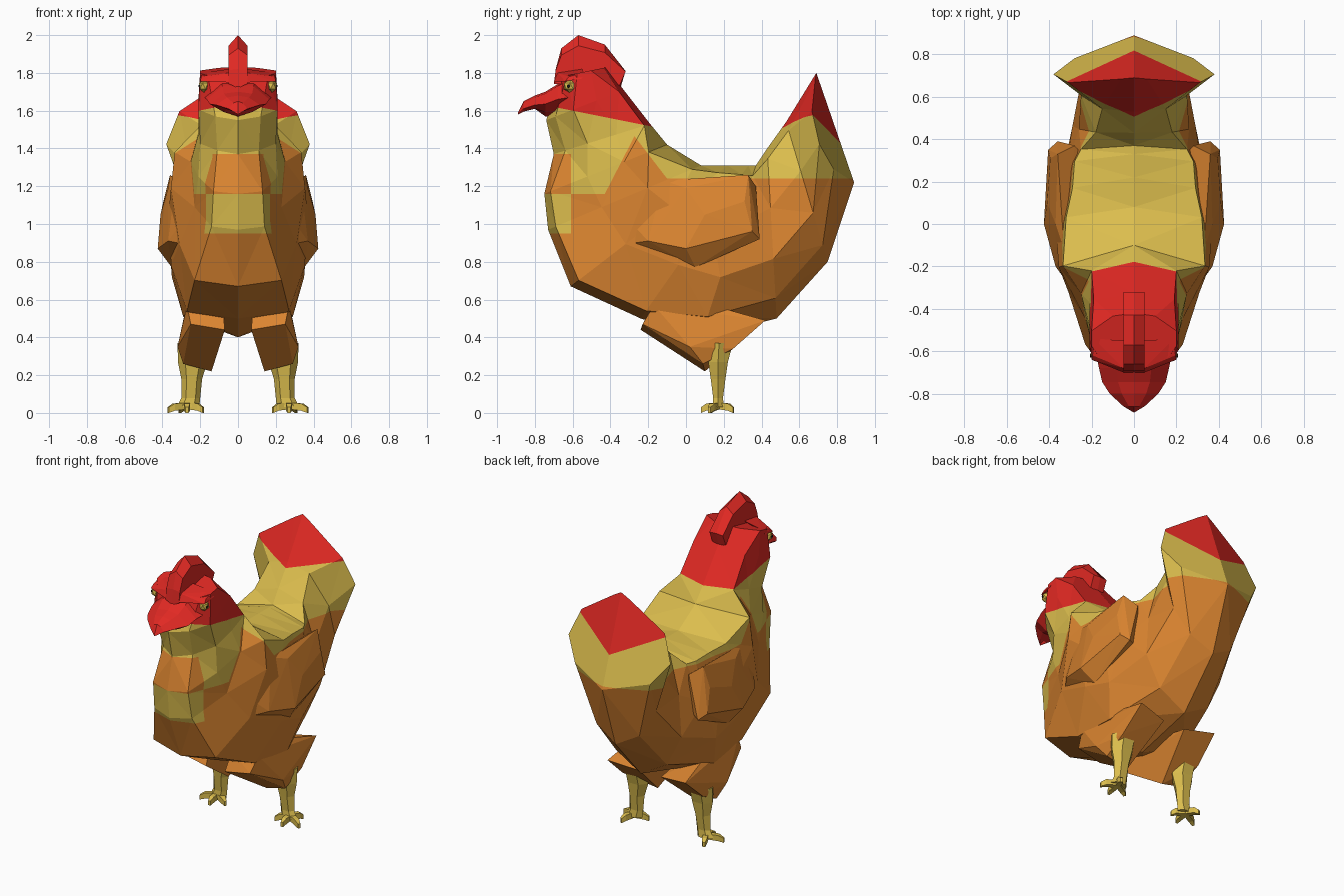
import bpy, bmesh, math
from mathutils import Vector

if "Cube" in bpy.data.objects:
    bpy.data.objects.remove(bpy.data.objects["Cube"])


def material(name, rgb):
    m = bpy.data.materials.new(name)
    m.diffuse_color = (*rgb, 1)
    m.use_nodes = True
    m.node_tree.nodes["Principled BSDF"].inputs["Base Color"].default_value = m.diffuse_color
    return m


ORANGE = material("orange feathers", (0.71, 0.235, 0.03))
YELLOW = material("straw yellow", (0.71, 0.51, 0.075))
RED = material("red", (0.76, 0.022, 0.017))
BLACK = material("black pupil", (0.01, 0.01, 0.01))


def finish(bm, name, mats, mirror=True):
    """Turn a bmesh into a flat-shaded object, mirrored across x = 0."""
    me = bpy.data.meshes.new(name)
    bm.to_mesh(me)
    bm.free()
    ob = bpy.data.objects.new(name, me)
    bpy.context.collection.objects.link(ob)
    for m in mats:
        me.materials.append(m)
    if mirror:
        mod = ob.modifiers.new("mirror", 'MIRROR')
        mod.use_clip = True
        mod.merge_threshold = 0.001
    return ob


def loft(rings, closed=False):
    """Skin a list of equally long point rows."""
    bm = bmesh.new()
    rows = [[bm.verts.new(p) for p in r] for r in rings]
    n = len(rows[0])
    for a, b in zip(rows, rows[1:]):
        for i in range(n if closed else n - 1):
            j = (i + 1) % n
            bm.faces.new((a[i], a[j], b[j], b[i]))
    if closed:
        bm.faces.new(rows[0])
        bm.faces.new(rows[-1])
    bmesh.ops.remove_doubles(bm, verts=bm.verts, dist=0.001)
    bmesh.ops.recalc_face_normals(bm, faces=bm.faces)
    if not closed and sum(f.normal.x * f.calc_area() for f in bm.faces) < 0:
        bmesh.ops.reverse_faces(bm, faces=bm.faces)
    return bm


def hull(points):
    bm = bmesh.new()
    for p in points:
        bm.verts.new(p)
    bmesh.ops.convex_hull(bm, input=bm.verts)
    loose = [v for v in bm.verts if not v.link_faces]
    bmesh.ops.delete(bm, geom=loose, context='VERTS')
    bmesh.ops.recalc_face_normals(bm, faces=bm.faces)
    return bm


# Body, neck and tail: rings of back point (y, z), front/belly point (y, z), four half widths
SECTIONS = [
    (-0.42, 1.83, -0.66, 1.78, 0, 0, 0, 0),
    (-0.42, 1.83, -0.66, 1.78, 0.10, 0.20, 0.20, 0.16),
    (-0.33, 1.71, -0.74, 1.55, 0.19, 0.21, 0.21, 0.12),
    (-0.19, 1.53, -0.70, 1.37, 0.20, 0.21, 0.20, 0.11),
    (-0.10, 1.42, -0.75, 1.16, 0.335, 0.25, 0.21, 0.13),
    (0.08, 1.31, -0.73, 0.97, 0.32, 0.355, 0.23, 0.14),
    (0.22, 1.31, -0.61, 0.67, 0.29, 0.365, 0.31, 0.23),
    (0.33, 1.31, -0.24, 0.50, 0.28, 0.35, 0.355, 0.27),
    (0.37, 1.31, 0.08, 0.40, 0.25, 0.32, 0.35, 0.29),
    (0.43, 1.40, 0.48, 0.50, 0.18, 0.26, 0.29, 0.19),
    (0.53, 1.54, 0.75, 0.80, 0.15, 0.25, 0.25, 0.16),
    (0.69, 1.80, 0.89, 1.22, 0.06, 0.31, 0.38, 0.28),
    (0.69, 1.80, 0.89, 1.22, 0, 0, 0, 0),
]
rings = []
for k, (ty, tz, by, bz, *w) in enumerate(SECTIONS):
    sweep = 0.3 if k >= len(SECTIONS) - 2 else 0   # tail edges sweep forward
    steps = (0, 0.15 if k == 4 else 0.06, 0.35, 0.65,     # shoulder
             0.95 if 4 <= k <= 7 else 0.88, 1)            # flat chest
    rings.append([(x, ty + (by - ty) * t - sweep * x, tz + (bz - tz) * t)
                  for t, x in zip(steps, (0, *w, 0))])
body = loft(rings)
bmesh.ops.triangulate(body, faces=body.faces)

# Plumage borders: cut the surface, then colour the pieces by position
for co, no in [((0, 0, 0.95), (0, 0, 1)), ((0, 0, 1.16), (0, 0, 1)),
               ((0, 0, 1.24), (0, 0, 1)), ((0, 0, 1.37), (0, 0, 1)),
               ((0, -0.61, 0), (0, 1, 0)), ((0, -0.2, 1.52), (0, 0.2, 1)),
               ((0, -0.27, 1.47), (0, 1, -0.514)), ((0, -0.1, 1.24), (0, 1.3, 1)),
               ((0, 0.53, 1.5), (-0.35, 0.25, 1))]:
    bmesh.ops.bisect_plane(body, geom=body.verts[:] + body.edges[:] + body.faces[:],
                           plane_co=co, plane_no=Vector(no).normalized(), dist=0.0005)


def plumage(c):
    x, y, z = c
    if y < 0 and z > 1.52 - 0.2 * (y + 0.2):
        return 2
    if y > 0.3 and z - 0.35 * x + 0.25 * (y - 0.53) > 1.5:
        return 2
    if y < -0.27 + (z - 1.47) * 0.514:
        if z > 1.37:
            return 1
        if z > 1.16:
            return 1 if y > -0.61 else 0
        return 1 if z > 0.95 and y < -0.61 else 0
    return 1 if z > 1.24 + 1.3 * max(0, -0.1 - y) else 0


for f in body.faces:
    f.material_index = plumage(f.calc_center_median())
finish(body, "body", [ORANGE, YELLOW, RED])

# Beak: pointed wedge, deep at the face
beak = [(-0.56, 0.19, 1.80, 1.68, 1.57), (-0.68, 0.165, 1.74, 1.66, 1.56),
        (-0.745, 0.15, 1.70, 1.635, 1.57), (-0.80, 0.115, 1.68, 1.63, 1.61),
        (-0.86, 0.05, 1.65, 1.61, 1.60), (-0.89, 0.0, 1.59, 1.59, 1.59)]
finish(loft([[(0, y, a), (w * 0.5, y, a - 0.01), (w, y, b), (w * 0.5, y, (b + c) / 2 - 0.01),
              (0, y, c)] for y, w, a, b, c in beak]), "beak", [RED])

# Comb: crest plate with a sharp ridge
crest = [(-0.70, 1.72), (-0.69, 1.82), (-0.66, 1.93), (-0.57, 2.0), (-0.43, 1.95),
         (-0.32, 1.81), (-0.35, 1.71)]
side = [(0.05, y, 1.8 + (z - 1.8) * 0.72) for y, z in crest]
comb = loft([[(0, y, z) for y, z in crest], side])
comb.faces.new([v for v in comb.verts if v.co.x > 0.01])
bmesh.ops.recalc_face_normals(comb, faces=comb.faces)
if sum(f.normal.x * f.calc_area() for f in comb.faces) < 0:
    bmesh.ops.reverse_faces(comb, faces=comb.faces)
finish(comb, "comb", [RED])


# Eyes and pupils, with a red brow above
def ball(name, centre, r, mat, flat=1.0):
    bm = bmesh.new()
    bmesh.ops.create_icosphere(bm, subdivisions=1, radius=r)
    for v in bm.verts:
        v.co = Vector((v.co.x * flat, v.co.y, v.co.z)) + Vector(centre)
    finish(bm, name, [mat])


ball("eye", (0.18, -0.615, 1.73), 0.036, YELLOW, 0.8)
ball("pupil", (0.205, -0.622, 1.73), 0.01, BLACK, 0.4)
finish(hull([(0.20, -0.64, 1.755), (0.205, -0.55, 1.77), (0.195, -0.62, 1.78),
             (0.19, -0.54, 1.80), (0.05, -0.70, 1.75), (0.05, -0.68, 1.80),
             (0.05, -0.55, 1.82)]), "brow", [RED])

# Wings: folded lobes that stand off at the lower edge
finish(hull([(0.22, -0.40, 1.12), (0.33, -0.12, 1.23), (0.37, 0.0, 1.19), (0.37, 0.15, 1.20),
             (0.36, 0.33, 1.26), (0.36, 0.39, 0.92), (0.405, 0.35, 0.96), (0.425, 0.0, 0.87),
             (0.35, 0.05, 0.77), (0.37, -0.20, 0.91), (0.32, -0.27, 0.90), (0.41, 0.1, 1.05),
             (0.395, 0.31, 1.12), (0.28, 0.37, 1.20), (0.22, 0.30, 1.15), (0.22, 0.30, 0.95),
             (0.22, 0.0, 0.85), (0.20, -0.3, 1.05)]), "wing", [ORANGE])

# Thighs
finish(hull([(0.08, -0.18, 0.56), (0.07, -0.24, 0.44), (0.14, 0.10, 0.22), (0.08, 0.38, 0.46),
             (0.27, -0.17, 0.57), (0.25, -0.23, 0.47), (0.32, 0.02, 0.35), (0.29, 0.09, 0.26),
             (0.29, 0.42, 0.49), (0.30, 0.25, 0.34), (0.25, 0.10, 0.58)]), "thigh", [ORANGE])

# Shanks: six-sided tapering legs
shank = []
for z, cx, cy, rx, ry in ((0.37, 0.24, 0.175, 0.08, 0.085), (0.27, 0.24, 0.17, 0.078, 0.06),
                          (0.18, 0.245, 0.17, 0.055, 0.045), (0.08, 0.25, 0.17, 0.05, 0.03),
                          (0.03, 0.265, 0.17, 0.06, 0.035)):
    shank.append([(cx + rx * math.cos(a * math.pi / 3), cy + ry * math.sin(a * math.pi / 3), z)
                  for a in range(6)])
finish(loft(shank, closed=True), "shank", [YELLOW])

# Toes: small tapered wedges fanned around the shank
for i, (angle, length) in enumerate(((-90, 0.09), (-25, 0.11), (-155, 0.095), (65, 0.09))):
    d = Vector((math.cos(math.radians(angle)), math.sin(math.radians(angle)), 0))
    s = Vector((-d.y, d.x, 0))
    root = Vector((0.27, 0.17, 0))
    rows = []
    for t, w, low, top in ((0.0, 0.016, 0.02, 0.055), (0.7, 0.016, 0.012, 0.05),
                           (1.0, 0.008, 0.0, 0.03)):
        c = root + d * length * t
        rows.append([c + s * w * q + Vector((0, 0, h))
                     for q, h in ((1, low), (1, top), (-1, top), (-1, low))])
    finish(loft(rows, closed=True), f"toe_{i + 1}", [YELLOW])
